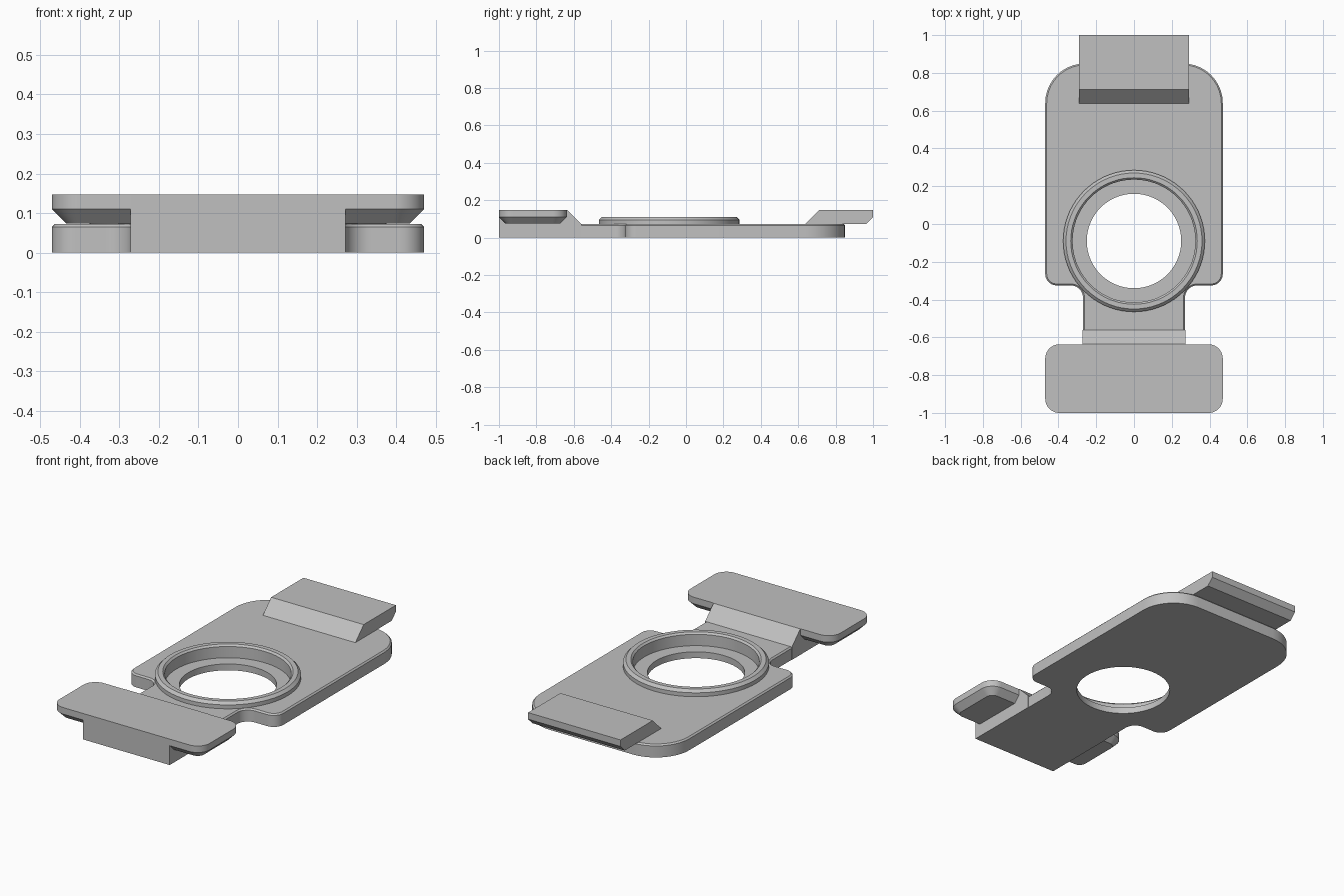
import bpy
import bmesh
from math import tau
from mathutils import Vector, Matrix

cube = bpy.data.objects.get("Cube")
if cube:
    bpy.data.objects.remove(cube, do_unlink=True)

grey = bpy.data.materials.new("plain grey")
grey.use_nodes = True
colour = (0.53, 0.53, 0.53, 1)
grey.diffuse_color = colour
grey.node_tree.nodes["Principled BSDF"].inputs["Base Color"].default_value = colour

TOP = 0.073       # upper face of the base plate
HIGH = 0.147      # upper face of the raised ends
HOLE_Y = -0.09    # centre of the round opening


def finish(name, bm):
    bmesh.ops.recalc_face_normals(bm, faces=bm.faces[:])
    mesh = bpy.data.meshes.new(name)
    bm.to_mesh(mesh)
    bm.free()
    mesh.materials.append(grey)
    obj = bpy.data.objects.new(name, mesh)
    bpy.context.collection.objects.link(obj)
    return obj


def smooth(obj):
    bpy.ops.object.select_all(action='DESELECT')
    obj.select_set(True)
    bpy.context.view_layer.objects.active = obj
    bpy.ops.object.shade_smooth_by_angle(angle=0.4)


def rounded(corners, steps=10):
    """Outline through (x, y, radius) corners, each replaced by an arc."""
    path = []
    for i, (x, y, r) in enumerate(corners):
        p = Vector((x, y))
        if r == 0:
            path.append(p)
            continue
        a = (Vector(corners[i - 1][:2]) - p).normalized()
        b = (Vector(corners[(i + 1) % len(corners)][:2]) - p).normalized()
        # All corners are square, so the arc centre lies on a + b
        for k in range(steps + 1):
            t = tau / 4 * k / steps
            from math import sin, cos
            path.append(p + r * ((1 - sin(t)) * a + (1 - cos(t)) * b))
    return path


def prism(name, points, direction, chamfer=0, chamfer_z=0):
    """Extrude a closed outline; optionally chamfer the rim at one height."""
    bm = bmesh.new()
    face = bm.faces.new([bm.verts.new(p) for p in points])
    new = bmesh.ops.extrude_face_region(bm, geom=[face], use_keep_orig=True)["geom"]
    bmesh.ops.translate(bm, vec=direction,
                        verts=[g for g in new if isinstance(g, bmesh.types.BMVert)])
    if chamfer:
        rim = [e for e in bm.edges if all(abs(v.co.z - chamfer_z) < 1e-5 for v in e.verts)]
        bmesh.ops.bevel(bm, geom=rim, offset=chamfer, segments=1, affect='EDGES')
    return finish(name, bm)


def lathe(name, profile):
    """Turn a closed (radius, z) profile around the opening's axis."""
    bm = bmesh.new()
    verts = [bm.verts.new((r, 0, z)) for r, z in profile]
    edges = [bm.edges.new((verts[i - 1], verts[i])) for i in range(len(verts))]
    bmesh.ops.spin(bm, geom=verts + edges, cent=(0, 0, 0), axis=(0, 0, 1),
                   angle=tau, steps=72)
    bmesh.ops.remove_doubles(bm, verts=bm.verts[:], dist=1e-4)
    bmesh.ops.transform(bm, matrix=Matrix.Translation((0, HOLE_Y, 0)), verts=bm.verts[:])
    return finish(name, bm)


def across(name, half_width, profile):
    """Extrude a (y, z) side profile across the model."""
    return prism(name, [(-half_width, y, z) for y, z in profile], (2 * half_width, 0, 0))


# Base plate with rounded shoulders and a narrow neck towards the front
half = [(0.47, 0.85, 0.21), (0.47, -0.325, 0.06), (0.27, -0.325, 0.065), (0.27, -0.6, 0)]
corners = half + [(-x, y, r) for x, y, r in reversed(half)]
plate = prism("base_plate", [(p.x, p.y, 0) for p in rounded(corners)],
              (0, 0, TOP), 0.008, TOP)

# Stepped round opening through the plate
cutter = lathe("opening_cutter", [(0, -0.1), (0.25, -0.1), (0.25, 0.036),
                                  (0.325, 0.036), (0.325, 0.2), (0, 0.2)])
cutter.hide_render = True
cut = plate.modifiers.new("opening", 'BOOLEAN')
cut.operation = 'DIFFERENCE'
cut.solver = 'EXACT'
cut.object = cutter
bpy.context.view_layer.objects.active = plate
bpy.ops.object.modifier_apply(modifier=cut.name)
bpy.data.objects.remove(cutter, do_unlink=True)
smooth(plate)

# Raised collar around the opening
smooth(lathe("collar", [(0.325, 0.05), (0.375, 0.05), (0.375, 0.095), (0.36, 0.11),
                        (0.335, 0.11), (0.325, 0.1)]))

# Front block rising from the neck
across("front_block", 0.272, [(-1, 0), (-0.56, 0), (-0.56, TOP), (-0.635, HIGH), (-1, HIGH)])

# Wide crossbar on the front block, chamfered underneath
bar = rounded([(0.47, -0.637, 0.075), (0.47, -1, 0.075),
               (-0.47, -1, 0.075), (-0.47, -0.637, 0.075)])
smooth(prism("front_crossbar", [(p.x, p.y, 0.074) for p in bar],
             (0, 0, HIGH - 0.074), 0.036, 0.074))

# Back tab overhanging the plate
across("back_tab", 0.29, [(0.637, TOP), (0.711, HIGH), (1, HIGH), (1, 0.11), (0.963, TOP)])
